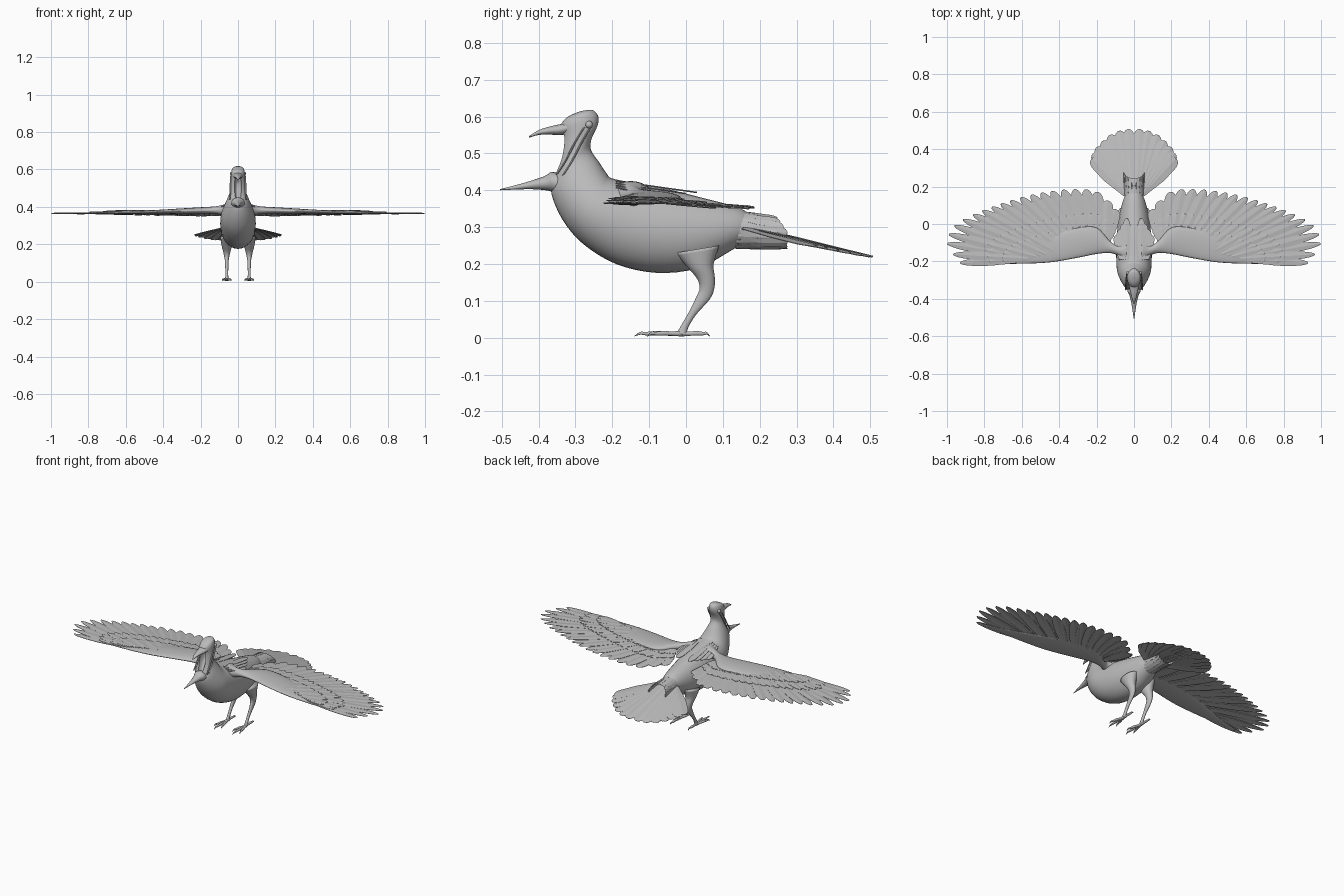
import bpy, bmesh, math
from mathutils import Vector

cube = bpy.data.objects.get("Cube")
if cube:
    bpy.data.objects.remove(cube)

GREY = (0.5, 0.5, 0.5, 1)
plumage = bpy.data.materials.new("plumage grey")
plumage.use_nodes = True
plumage.diffuse_color = GREY
plumage.node_tree.nodes["Principled BSDF"].inputs["Base Color"].default_value = GREY


def finish(name, bm, smooth=True):
    """Turn a bmesh into a named, coloured object."""
    bmesh.ops.recalc_face_normals(bm, faces=bm.faces)
    mesh = bpy.data.meshes.new(name)
    bm.to_mesh(mesh)
    bm.free()
    mesh.materials.append(plumage)
    for p in mesh.polygons:
        p.use_smooth = smooth
    obj = bpy.data.objects.new(name, mesh)
    bpy.context.collection.objects.link(obj)
    return obj


def spline(points, t):
    """Catmull-Rom position at t in 0..1 along a list of points."""
    n = len(points) - 1
    i = min(int(t * n), n - 1)
    f = t * n - i
    a, b, c, d = (Vector(points[max(0, min(n, i + k))]) for k in (-1, 0, 1, 2))
    return b + 0.5 * f * (c - a + f * (2 * a - 5 * b + 4 * c - d + f * (3 * (b - c) + d - a)))


def loft(name, stations, sides=24, steps=4):
    """Smooth skin over elliptical sections given as (centre, axis, axis)."""
    tracks = [[s[k] for s in stations] for k in range(3)]
    angles = [2 * math.pi * k / sides for k in range(sides)]
    bm = bmesh.new()
    rings = []
    count = (len(stations) - 1) * steps
    for j in range(count + 1):
        c, u, v = (spline(track, j / count) for track in tracks)
        rings.append([bm.verts.new(c + u * math.cos(a) + v * math.sin(a)) for a in angles])
    for r, q in zip(rings, rings[1:]):
        for k in range(sides):
            m = (k + 1) % sides
            bm.faces.new((r[k], r[m], q[m], q[k]))
    bm.faces.new(rings[0])
    bm.faces.new(rings[-1])
    return finish(name, bm)


def side_loft(name, rows, x=0, sides=24):
    """Loft from side outline pairs: y, z, opposite y, opposite z, half width."""
    return loft(name, [((x, (a + c) / 2, (b + d) / 2), (w, 0, 0),
                        (0, (a - c) / 2, (b - d) / 2)) for a, b, c, d, w in rows], sides)


def feather(bm, base, tip, half, up=(0, 0, 1), taper=0.8, rows=12):
    """Add one blade with a raised shaft and a rounded tip."""
    base, tip, up = Vector(base), Vector(tip), Vector(up)
    side = (tip - base).cross(up).normalized()
    last = None
    for i in range(rows + 1):
        t = math.sin(i / rows * math.pi / 2)
        w = half * (0.4 + 0.6 * min(1, 2 * t))
        w *= math.sqrt(1 - 0.98 * (max(0, t - taper) / (1 - taper)) ** 2)
        p = base.lerp(tip, t)
        row = [bm.verts.new(q) for q in (p - side * w, p + up * half * 0.1, p + side * w)]
        if last:
            for k in (0, 1):
                bm.faces.new((last[k], last[k + 1], row[k + 1], row[k]))
        last = row


def feather_group(name, bm):
    """Finish a set of blades and give them a little thickness."""
    mod = finish(name, bm, smooth=False).modifiers.new("thickness", "SOLIDIFY")
    mod.thickness = 0.002


# Body, neck and head in one skin
body = side_loft("body", [
    (.20, .31, .19, .28, .02), (.15, .35, .12, .235, .055), (.05, .378, .03, .188, .08),
    (-.05, .403, -.08, .176, .092), (-.14, .42, -.19, .20, .095), (-.20, .432, -.28, .255, .092),
    (-.215, .445, -.335, .32, .08), (-.235, .475, -.365, .39, .06), (-.258, .51, -.36, .43, .045),
    (-.256, .54, -.343, .48, .04), (-.24, .575, -.335, .54, .038), (-.238, .60, -.34, .575, .036),
    (-.25, .616, -.32, .60, .028), (-.265, .618, -.285, .615, .008)], sides=32)

# Open throat cut into the front of the head
throat = side_loft("throat_cutter", [
    (-.40, .425, -.35, .415, .006), (-.42, .45, -.325, .46, .018), (-.42, .50, -.30, .51, .022),
    (-.42, .545, -.305, .555, .018), (-.40, .56, -.33, .568, .006)])
throat.hide_render = True
cut = body.modifiers.new("mouth", "BOOLEAN")
cut.operation = "DIFFERENCE"
cut.object = throat
bpy.ops.object.select_all(action="DESELECT")
bpy.context.view_layer.objects.active = body
body.select_set(True)
bpy.ops.object.modifier_apply(modifier=cut.name)
bpy.data.objects.remove(throat)
bpy.ops.object.shade_smooth_by_angle(angle=math.radians(40))

# Beak, held wide open
side_loft("upper_beak", [
    (-.29, .605, -.30, .555, .032), (-.33, .583, -.34, .55, .026), (-.37, .573, -.37, .551, .018),
    (-.40, .563, -.40, .55, .011), (-.427, .546, -.425, .543, .002)], sides=16)
side_loft("lower_beak", [
    (-.31, .435, -.31, .385, .035), (-.36, .45, -.35, .392, .036), (-.385, .438, -.38, .40, .024),
    (-.44, .42, -.43, .403, .012), (-.505, .403, -.505, .40, .002)], sides=16)

# Flight feather roots and tips along one wing
ROOTS = [(.14, -.09, .368), (.28, -.12, .37), (.43, -.15, .37), (.58, -.19, .368)]
TIPS = [(.10, .08, .352), (.20, .172, .35), (.32, .185, .352), (.44, .175, .354),
        (.55, .155, .356), (.66, .125, .358), (.76, .09, .36), (.86, .05, .362),
        (.96, -.01, .364), (.998, -.105, .365), (.93, -.208, .365)]
FLIGHT = 21

# Wing arm sections: x, leading y, trailing y, middle z, half thickness
ARM = [(.04, -.21, -.09, .385, .04), (.085, -.17, -.115, .384, .026), (.13, -.155, -.09, .382, .02),
       (.20, -.16, -.02, .38, .018), (.30, -.18, -.02, .377, .015), (.45, -.205, -.06, .372, .011),
       (.60, -.212, -.11, .368, .008), (.75, -.213, -.165, .366, .004), (.88, -.212, -.20, .365, .002)]

for s, side in ((1, "left"), (-1, "right")):
    def flip(p):
        return Vector((p[0] * s, p[1], p[2]))

    loft(side + "_wing_arm", [((s * x, (a + b) / 2, z), (0, (b - a) / 2, 0), (0, 0, h))
                              for x, a, b, z, h in ARM])

    # Flight feathers, then two shorter rows of coverts above them
    for name, reach, lift, widen in (("flight_feathers", 1, 0, 1),
                                     ("greater_coverts", .55, .006, .85),
                                     ("lesser_coverts", .34, .011, .75)):
        bm = bmesh.new()
        for i in range(FLIGHT):
            t = i / (FLIGHT - 1)
            root = flip(spline(ROOTS, t))
            tip = root.lerp(flip(spline(TIPS, t)), reach)
            rise = Vector((0, 0, lift + 0.0015 * (i % 2)))
            feather(bm, root + rise, tip + rise, (.034 - .011 * t) * widen,
                    taper=.82 - .25 * t)
        feather_group(side + "_" + name, bm)

    # Shoulder feathers lying along the back
    bm = bmesh.new()
    for i in range(4):
        feather(bm, (s * (.035 + .012 * i), -.19, .425 - .006 * i),
                (s * (.04 + .018 * i), .03 - .03 * i, .394 - .003 * i), .02)
    feather_group(side + "_shoulder_feathers", bm)

    # Eye and the narrow cheek fold behind the mouth
    bm = bmesh.new()
    bmesh.ops.create_uvsphere(bm, u_segments=16, v_segments=10, radius=.01)
    bmesh.ops.translate(bm, verts=bm.verts, vec=(s * .033, -.263, .578))
    finish(side + "_eye", bm)
    for k, shift in enumerate((-.009, .009)):
        loft(f"{side}_cheek_fold_{k + 1}", [
            ((s * x, y + shift, z), (.004, 0, 0), (0, .004, .002))
            for x, y, z in ((.037, -.268, .57), (.04, -.292, .53), (.042, -.318, .48),
                            (.044, -.342, .442))], sides=10)

    # Leg from thigh to foot
    side_loft(side + "_leg", [
        (-.03, .23, .09, .25, .035), (.005, .19, .075, .20, .028), (.03, .16, .078, .165, .02),
        (.037, .135, .077, .135, .014), (.03, .115, .065, .105, .010), (.008, .07, .027, .062, .008),
        (-.015, .03, .005, .025, .008), (-.025, .012, .003, .006, .010)], x=s * .06, sides=16)

    # Toes with claws
    for name, x, y in (("inner", .036, -.105), ("middle", .06, -.14),
                       ("outer", .085, -.105), ("hind", .06, .065)):
        start, end = Vector((s * .06, -.01, .011)), Vector((s * x, y, .011))
        across = (end - start).cross(Vector((0, 0, 1))).normalized()
        toe = []
        for t, r, rise in ((0, .008, 0), (.3, .006, 0), (.5, .007, .001), (.75, .005, 0),
                           (.88, .004, .001), (1, .001, -.007)):
            toe.append((start.lerp(end, t) + Vector((0, 0, rise)), across * r, (0, 0, r)))
        loft(f"{side}_{name}_toe", toe, sides=10, steps=3)

# Tail fan
FAN = [(.03, .507, .219), (.105, .49, .223), (.165, .445, .234), (.21, .395, .247), (.225, .35, .258)]
bm = bmesh.new()
for s in (1, -1):
    for i in range(7):
        x, y, z = spline(FAN, i / 6)
        drop = -.0015 * i
        feather(bm, (s * (.012 + .006 * i), .16, .305 + drop), (s * x, y, z + drop), .034, taper=.85)
feather_group("tail_fan", bm)

# Ring of coverts around the root of the tail
bm = bmesh.new()
for k in range(18):
    a = 2 * math.pi * k / 18
    c, d = math.cos(a), math.sin(a)
    feather(bm, (.048 * c, .135, .293 + .052 * d),
            (.055 * c, .275 - .03 * max(0, d), .285 + .043 * d), .016, up=(c, 0, d))
feather_group("tail_coverts", bm)
